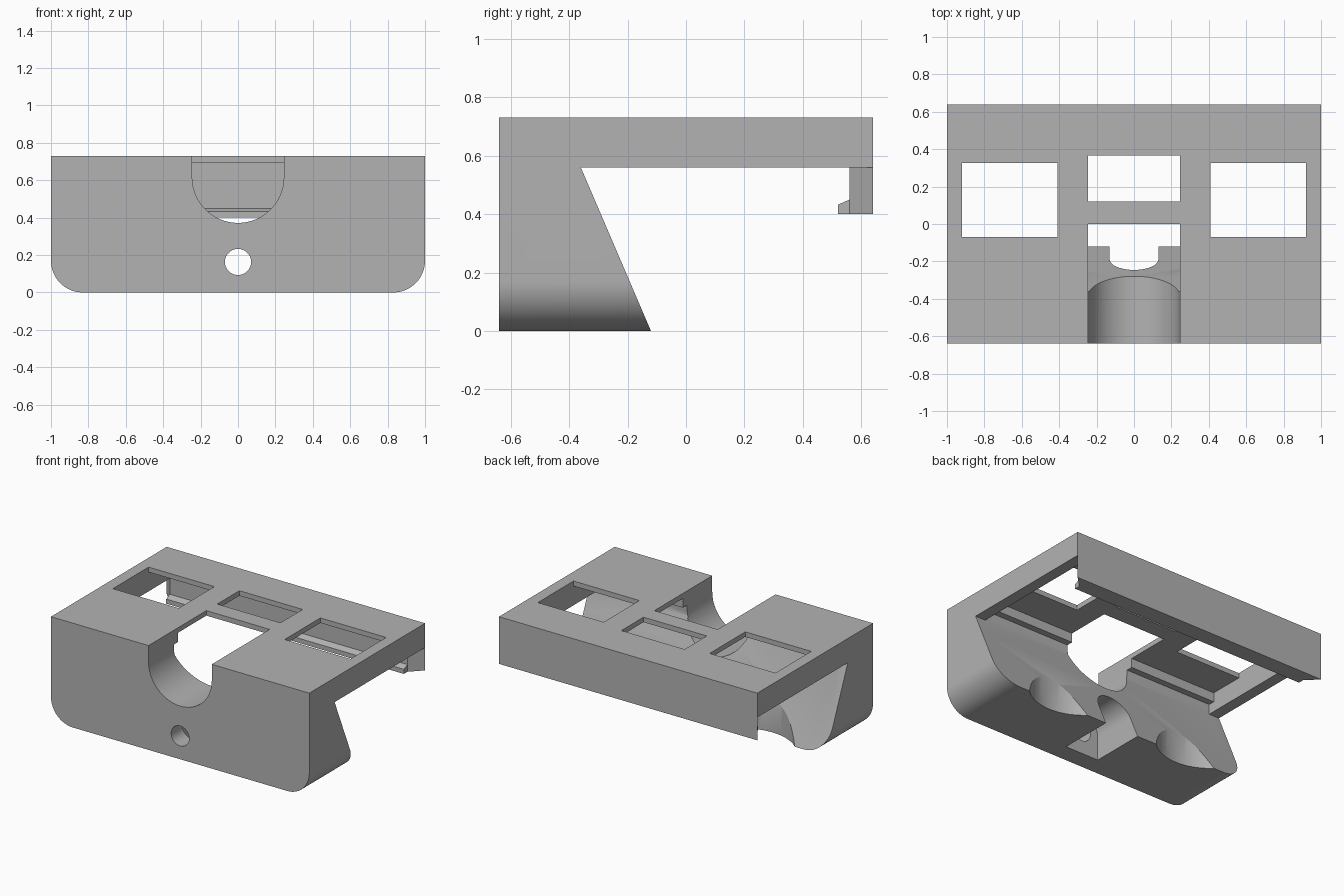
import bpy, bmesh, math
from mathutils import Vector

old = bpy.data.objects.get("Cube")
if old:
    bpy.data.objects.remove(old, do_unlink=True)

grey = bpy.data.materials.new("plain_grey")
grey.use_nodes = True
colour = (0.45, 0.45, 0.45, 1)
grey.diffuse_color = colour
for node in grey.node_tree.nodes:
    if node.type == 'BSDF_PRINCIPLED':
        node.inputs["Base Color"].default_value = colour


def prism(name, points, axis, lo, hi):
    """Extrude a 2D outline along an axis; the outline uses the other two axes in order."""
    def place(p, d):
        co = list(p)
        co.insert("xyz".index(axis), d)
        return Vector(co)
    bm = bmesh.new()
    face = bm.faces.new([bm.verts.new(place(p, lo)) for p in points])
    ext = bmesh.ops.extrude_face_region(bm, geom=[face])
    verts = [g for g in ext["geom"] if isinstance(g, bmesh.types.BMVert)]
    step = place((0, 0), hi - lo)
    bmesh.ops.translate(bm, verts=verts, vec=step)
    bmesh.ops.recalc_face_normals(bm, faces=bm.faces)
    mesh = bpy.data.meshes.new(name)
    bm.to_mesh(mesh)
    bm.free()
    mesh.materials.append(grey)
    obj = bpy.data.objects.new(name, mesh)
    bpy.context.collection.objects.link(obj)
    return obj


def arc(cx, cy, r, start, end, n):
    angles = [math.radians(start + (end - start) * i / n) for i in range(n + 1)]
    return [(cx + r * math.cos(a), cy + r * math.sin(a)) for a in angles]


def circle(cx, cy, r, n):
    return arc(cx, cy, r, 0, 360, n)[:-1]


def rect(x0, x1, y0, y1):
    return [(x0, y0), (x1, y0), (x1, y1), (x0, y1)]


def activate(obj):
    bpy.ops.object.select_all(action='DESELECT')
    obj.select_set(True)
    bpy.context.view_layer.objects.active = obj


def combine(target, tool, operation='DIFFERENCE'):
    tool.hide_render = True
    activate(target)
    mod = target.modifiers.new("shape", 'BOOLEAN')
    mod.operation = operation
    mod.solver = 'EXACT'
    mod.object = tool
    bpy.ops.object.modifier_apply(modifier=mod.name)
    bpy.data.objects.remove(tool, do_unlink=True)


# Main body: front block with sloping back and a long roof
TOP, ROOF, PLATE = 0.73, 0.56, 0.695
body = prism("bracket_body", [(-0.64, 0), (-0.12, 0), (-0.36, ROOF), (0.64, ROOF),
                              (0.64, TOP), (-0.64, TOP)], 'x', -1, 1)

# Rounded lower corners
outline = ([(1, 1), (-1, 1)] + arc(-0.83, 0.17, 0.17, 180, 270, 16)
           + arc(0.83, 0.17, 0.17, 270, 360, 16))
combine(body, prism("corner_cutter", outline, 'y', -0.8, 0.8), 'INTERSECT')

# Hollow under the roof with a stepped front wall
combine(body, prism("hollow_cutter", [(-0.36, ROOF), (-0.33, 0.5), (0.56, 0.5), (0.56, PLATE),
                                      (-0.315, PLATE), (-0.315, 0.63), (-0.36, 0.63)],
                    'x', -0.92, 0.92))

# U-shaped channel through the front
channel = [(0.245, 0.9), (-0.245, 0.9)] + arc(0, 0.617, 0.245, 180, 360, 40)
combine(body, prism("channel_cutter", channel, 'y', -0.8, 0))

# Roof windows
for x0, x1, y0, y1 in [(-0.245, 0.245, 0.12, 0.365),
                       (0.41, 0.92, -0.07, 0.325), (-0.92, -0.41, -0.07, 0.325)]:
    combine(body, prism("window_cutter", rect(x0, x1, y0, y1), 'z', 0.62, 0.9))

# Arched pocket in the slope and the round hole leading into it
pocket = [(-0.13, -0.1), (0.13, -0.1)] + arc(0, 0.163, 0.13, 0, 180, 32)
combine(body, prism("pocket_cutter", pocket, 'y', -0.51, 0.1))
combine(body, prism("hole_cutter", circle(0, 0.163, 0.07, 40), 'y', -0.8, -0.4))

# Curved scoops in the lower edge of the slope
for side in (-1, 1):
    combine(body, prism("scoop_cutter", circle(side * 0.52, 0.13, 0.345, 96), 'z', -0.1, 0.5))

# Rear lip with mitred ends, and its catch
lip = prism("rear_lip", [(-1, 0.64), (1, 0.64), (0.92, 0.56), (-0.92, 0.56)], 'z', 0.4, ROOF)
catch = prism("lip_catch", [(0.52, 0.4), (0.56, 0.4), (0.56, 0.45), (0.52, 0.432)],
              'x', -0.92, 0.92)

for obj in (body, lip, catch):
    activate(obj)
    bpy.ops.object.shade_smooth_by_angle(angle=math.radians(25))
